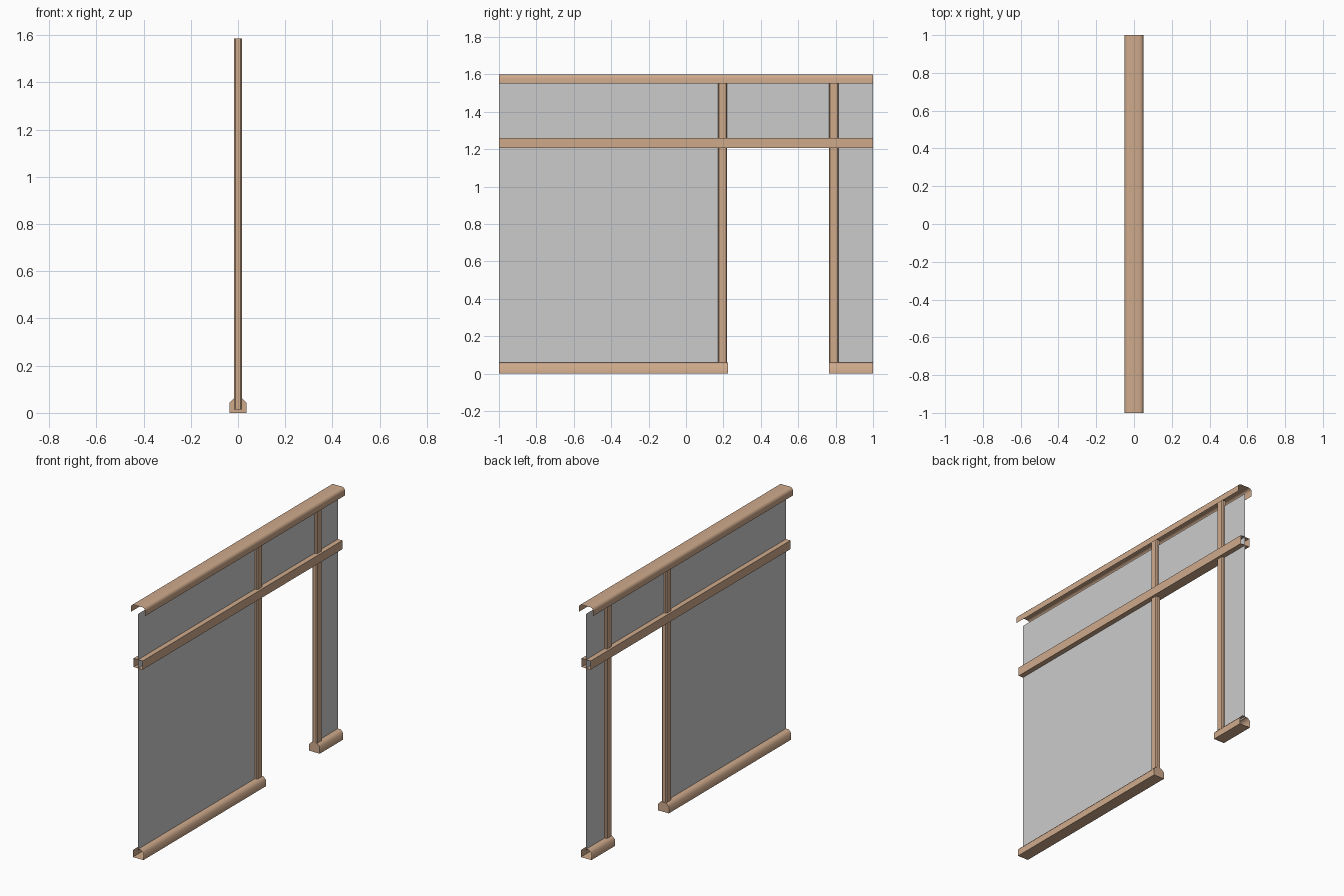
import bpy, bmesh, math

if "Cube" in bpy.data.objects:
    bpy.data.objects.remove(bpy.data.objects["Cube"])

def material(name, color):
    m = bpy.data.materials.new(name)
    m.diffuse_color = color
    m.use_nodes = True
    m.node_tree.nodes["Principled BSDF"].inputs["Base Color"].default_value = m.diffuse_color
    return m

wood = material("wood", (0.62, 0.40, 0.26, 1))

def finish(name, bm, mat=None, smooth=False):
    bmesh.ops.remove_doubles(bm, verts=bm.verts, dist=1e-5)
    me = bpy.data.meshes.new(name)
    bm.to_mesh(me)
    bm.free()
    ob = bpy.data.objects.new(name, me)
    bpy.context.collection.objects.link(ob)
    if mat:
        me.materials.append(mat)
    if smooth:
        bpy.context.view_layer.objects.active = ob
        ob.select_set(True)
        bpy.ops.object.shade_smooth_by_angle(angle=math.radians(50))
        ob.select_set(False)
    return ob

def beam(name, profile, y0, y1, closed=True, cap=None, smooth=False):
    """Hollow rail along y; profile runs clockwise in (x, z) from lower left."""
    bm = bmesh.new()
    a = [bm.verts.new((x, y0, z)) for x, z in profile]
    b = [bm.verts.new((x, y1, z)) for x, z in profile]
    n = len(profile)
    for i in range(n if closed else n - 1):
        j = (i + 1) % n
        bm.faces.new((a[i], b[i], b[j], a[j]))
    if cap == "start":
        bm.faces.new(a)
    elif cap == "end":
        bm.faces.new(b[::-1])
    return finish(name, bm, wood, smooth)

def post(name, y, hy=0.025, hx=0.017, c=0.006, z0=0.015, z1=1.585):
    """Upright with chamfered corners."""
    ring = [(-hx, -hy + c), (-hx + c, -hy), (hx - c, -hy), (hx, -hy + c),
            (hx, hy - c), (hx - c, hy), (-hx + c, hy), (-hx, hy - c)]
    bm = bmesh.new()
    base = bm.faces.new([bm.verts.new((px, y + py, z0)) for px, py in ring])
    res = bmesh.ops.extrude_face_region(bm, geom=[base])
    top = [v for v in res["geom"] if isinstance(v, bmesh.types.BMVert)]
    bmesh.ops.translate(bm, verts=top, vec=(0, 0, z1 - z0))
    bmesh.ops.recalc_face_normals(bm, faces=bm.faces)
    return finish(name, bm, wood)

def panel(name, y0, y1, z0, z1):
    bm = bmesh.new()
    bm.faces.new([bm.verts.new((0, y, z)) for y, z in
                  ((y0, z0), (y1, z0), (y1, z1), (y0, z1))])
    return finish(name, bm)

# top cap rail: inverted channel with rounded upper corners
r = 0.02
left = [(-0.05, 1.55)] + [
    (-0.05 + r - r * math.cos(t), 1.6 - r + r * math.sin(t))
    for t in (0, math.pi / 6, math.pi / 3, math.pi / 2)]
beam("top_rail", left + [(-x, z) for x, z in reversed(left)], -1, 1,
     closed=False, smooth=True)

# middle rail: plain hollow box
beam("middle_rail", [(-0.032, 1.205), (-0.032, 1.26),
                     (0.032, 1.26), (0.032, 1.205)], -1, 1)

# sills on each side of the doorway, closed at the doorway end
half = [(-0.037, 0), (-0.037, 0.042), (-0.019, 0.06)]
sill = half + [(-x, z) for x, z in reversed(half)]
beam("left_sill", sill, -1, 0.225, cap="end", smooth=True)
beam("right_sill", sill, 0.765, 1, cap="start", smooth=True)

# door posts
post("left_door_post", 0.195)
post("right_door_post", 0.79)

# wall infill sheets
panel("left_wall_panel", -1, 0.195, 0.05, 1.55)
panel("over_door_panel", 0.195, 0.79, 1.23, 1.55)
panel("right_wall_panel", 0.79, 1, 0.05, 1.55)
